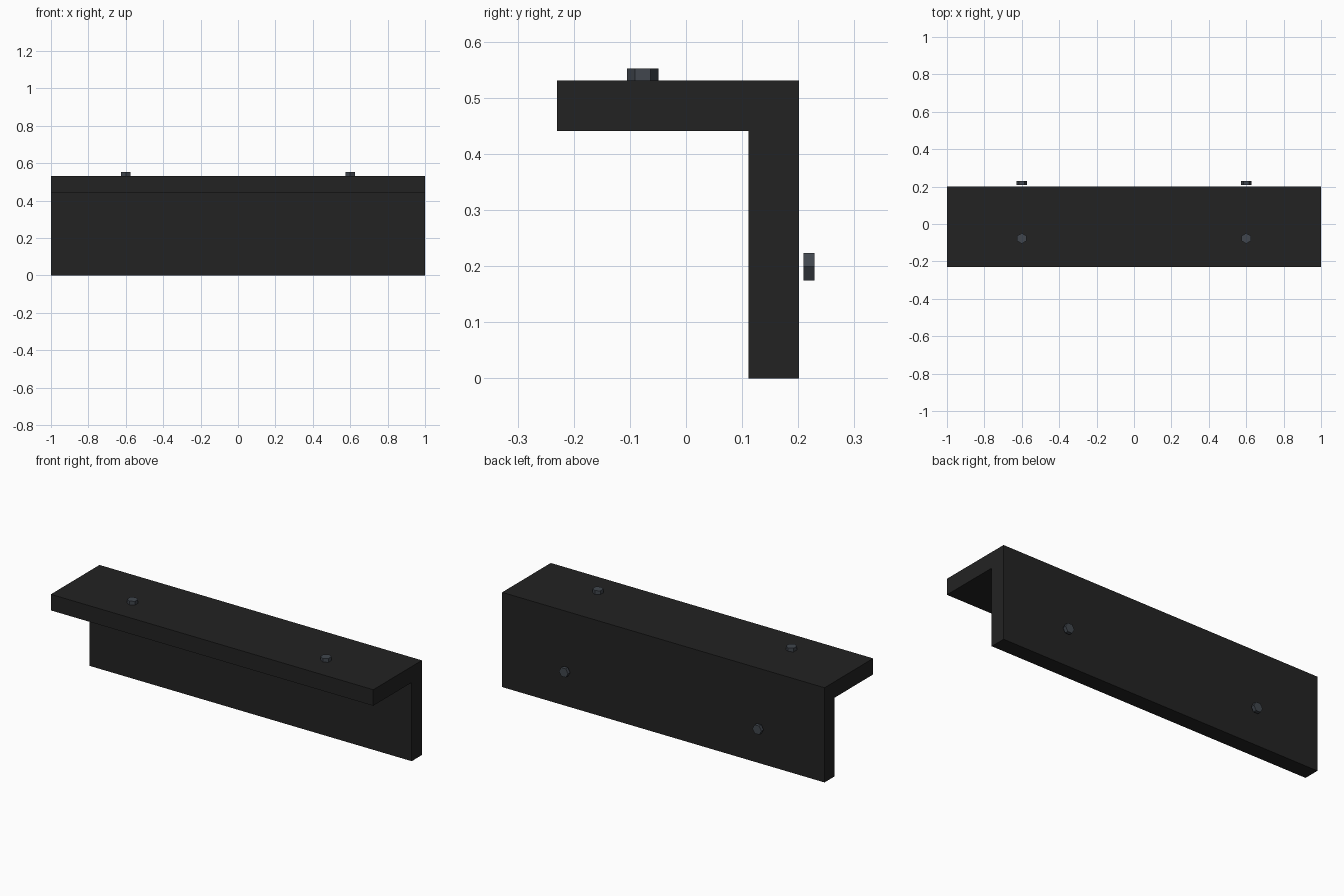
import bpy
import bmesh
from math import cos, sin, tau
from mathutils import Vector

cube = bpy.data.objects.get("Cube")
if cube:
    bpy.data.objects.remove(cube, do_unlink=True)


def make_material(name, rgb):
    mat = bpy.data.materials.new(name)
    mat.use_nodes = True
    mat.diffuse_color = (*rgb, 1)
    mat.node_tree.nodes["Principled BSDF"].inputs["Base Color"].default_value = (*rgb, 1)
    return mat


def extrude_profile(name, points, offset, mat):
    """Closed flat-shaded solid: a polygon swept along an offset."""
    bm = bmesh.new()
    face = bm.faces.new([bm.verts.new(p) for p in points])
    swept = bmesh.ops.extrude_face_region(bm, geom=[face], use_keep_orig=True)
    moved = [g for g in swept["geom"] if isinstance(g, bmesh.types.BMVert)]
    bmesh.ops.translate(bm, vec=offset, verts=moved)
    bmesh.ops.recalc_face_normals(bm, faces=bm.faces)
    mesh = bpy.data.meshes.new(name)
    bm.to_mesh(mesh)
    bm.free()
    mesh.materials.append(mat)
    obj = bpy.data.objects.new(name, mesh)
    bpy.context.collection.objects.link(obj)
    return obj


def hex_bolt(name, center, corner, side, offset):
    """Hexagonal head with its first corner along the given direction."""
    radius = 0.028
    center, corner, side = Vector(center), Vector(corner), Vector(side)
    ring = [center + radius * (corner * cos(tau * i / 6) + side * sin(tau * i / 6))
            for i in range(6)]
    extrude_profile(name, ring, offset, steel)


black = make_material("matte_black", (0.0165, 0.0165, 0.0165))
steel = make_material("dark_steel", (0.052, 0.061, 0.074))

# Angle bracket: top flange and rear web in one L section
front, back, top, thick = -0.23, 0.201, 0.531, 0.09
section = [(front, top), (back, top), (back, 0), (back - thick, 0),
           (back - thick, top - thick), (front, top - thick)]
extrude_profile("angle_bracket", [(-1, y, z) for y, z in section], (2, 0, 0), black)

# Bolt heads on the flange and behind the web
X, Y, Z = (1, 0, 0), (0, 1, 0), (0, 0, 1)
for label, x in (("left", 0.6), ("right", -0.6)):
    hex_bolt("top_bolt_" + label, (x, -0.077, top), Y, X, (0, 0, 0.021))
    hex_bolt("back_bolt_" + label, (x, 0.209, 0.199), X, Z, (0, 0.02, 0))
